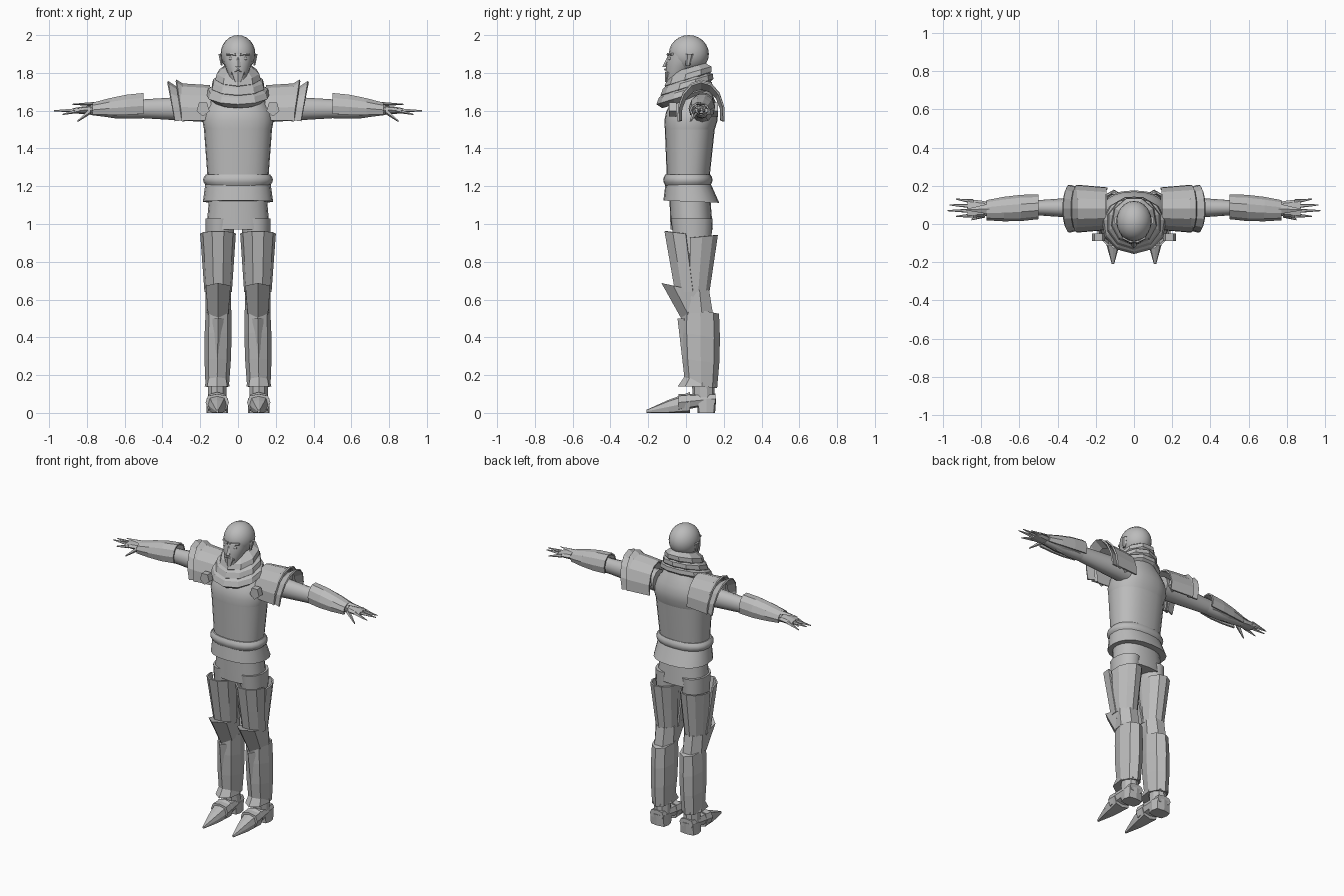
import bpy, bmesh, math
from mathutils import Vector

cube = bpy.data.objects.get("Cube")
if cube:
    bpy.data.objects.remove(cube)

grey = bpy.data.materials.new("plain grey")
grey.use_nodes = True
grey.diffuse_color = (0.5, 0.5, 0.5, 1)
grey.node_tree.nodes["Principled BSDF"].inputs["Base Color"].default_value = grey.diffuse_color


def finish(name, bm, mirror, smooth, thickness):
    bmesh.ops.recalc_face_normals(bm, faces=bm.faces)
    mesh = bpy.data.meshes.new(name)
    bm.to_mesh(mesh)
    bm.free()
    mesh.materials.append(grey)
    part = bpy.data.objects.new(name, mesh)
    bpy.context.collection.objects.link(part)
    if thickness:
        solid = part.modifiers.new("thickness", "SOLIDIFY")
        solid.thickness, solid.offset = thickness, 0
    if mirror:
        part.modifiers.new("mirror", "MIRROR").use_mirror_merge = False
    if smooth:
        bpy.ops.object.select_all(action="DESELECT")
        part.select_set(True)
        bpy.context.view_layer.objects.active = part
        bpy.ops.object.shade_smooth_by_angle(angle=math.radians(50))


def tube(name, start, end, start_size, end_size, sides=8, steps=1, bulge=0, tilt=(0, 0),
         square=1, arc=None, mirror=False, smooth=False):
    """Elliptical sleeve from start to end; an arc in degrees leaves an open plate."""
    start, end = Vector(start), Vector(end)
    span = [abs(d) for d in end - start]
    along = span.index(max(span))
    across, upward = [k for k in range(3) if k != along]
    first, last = arc or (-90, 270)
    count = sides + 1 if arc else sides
    bm = bmesh.new()
    rings = []
    for step in range(steps + 1):
        t = step / steps
        centre = start.lerp(end, t)
        size = Vector(start_size).lerp(Vector(end_size), t) * (1 + bulge * math.sin(math.pi * t))
        slope = tilt[0] + (tilt[1] - tilt[0]) * t
        ring = []
        for i in range(count):
            angle = math.radians(first + (last - first) * i / sides)
            c, s = math.cos(angle), math.sin(angle)
            rise = size.y * math.copysign(abs(s) ** square, s)
            point = centre.copy()
            point[across] += size.x * math.copysign(abs(c) ** square, c)
            point[upward] += rise
            point[along] += slope * rise
            point.z = max(point.z, 0)
            ring.append(bm.verts.new(point))
        rings.append(ring)
    for low, high in zip(rings, rings[1:]):
        for i in range(count if not arc else sides):
            j = (i + 1) % count
            bm.faces.new((low[i], low[j], high[j], high[i]))
    if not arc:
        bm.faces.new(rings[0])
        bm.faces.new(rings[-1])
    finish(name, bm, mirror, smooth, 0.01 if arc else 0)


def ball(name, centre, radii, mirror=False):
    bm = bmesh.new()
    bmesh.ops.create_uvsphere(bm, u_segments=20, v_segments=12, radius=1)
    bmesh.ops.scale(bm, vec=radii, verts=bm.verts)
    bmesh.ops.translate(bm, vec=centre, verts=bm.verts)
    finish(name, bm, mirror, True, 0)


# joints on the left side of the body
shoulder, elbow, wrist = Vector((.14, .085, 1.61)), Vector((.5, .085, 1.61)), Vector((.78, .08, 1.605))
hip, knee, ankle = Vector((.095, .03, 1.03)), Vector((.105, .045, .6)), Vector((.11, .08, .14))
waist, chest, collar = Vector((0, .01, 1.2)), Vector((0, .02, 1.5)), Vector((0, .05, 1.73))

# head and face
ball("skull", (0, .015, 1.9), (.092, .106, .1))
tube("jaw", (0, -.06, 1.765), (0, -.005, 1.9), (.04, .045), (.083, .09), sides=16, steps=4, bulge=.1, smooth=True)
tube("neck", collar, (0, .035, 1.85), (.07, .07), (.065, .065), sides=14, smooth=True)
tube("nose", (0, -.088, 1.89), (0, -.106, 1.83), (.007, .008), (.017, .02), sides=5)
tube("brow", (.01, -.093, 1.898), (.06, -.072, 1.9), (.012, .009), (.008, .007), sides=5, mirror=True)
ball("eye", (.035, -.084, 1.876), (.014, .009, .009), mirror=True)
tube("moustache", (0, -.108, 1.818), (.036, -.09, 1.798), (.01, .006), (.006, .006), sides=5, mirror=True)
tube("beard", (0, -.085, 1.805), (0, -.09, 1.752), (.042, .026), (.018, .02), sides=7)
tube("ear", (.086, .01, 1.84), (.093, .02, 1.9), (.006, .012), (.012, .022), sides=6, mirror=True)

# torso, belt, tunic hem and hips
tube("torso", waist, chest, (.158, .11), (.18, .132), sides=24, steps=4, square=.85, smooth=True)
tube("shoulders", chest, collar, (.18, .132), (.08, .07), sides=24, steps=5, bulge=.3, square=.85, smooth=True)
tube("belt", (0, .01, 1.205), (0, .01, 1.262), (.17, .12), (.17, .12), sides=20, steps=4, bulge=.09,
     square=.85, smooth=True)
tube("tunic_hem", (0, .01, 1.22), (0, .028, 1.118), (.172, .118), (.186, .148), sides=20, square=.85,
     tilt=(0, -.04), smooth=True)
tube("hips", (0, .02, 1.15), (0, .03, .97), (.152, .108), (.168, .112), sides=20, steps=3, square=.85, smooth=True)

# scarf wound in three sagging folds, each smaller and higher
for i, fold in enumerate(("outer", "middle", "inner")):
    base = Vector((0, .01 * i - .01, 1.65 + .045 * i))
    width, depth = .128 - .018 * i, .115 - .009 * i
    tube("scarf_%s_fold" % fold, base, base + Vector((0, .015, .09)), (width, depth), (width * .85, depth * .85),
         sides=11 - i, steps=3, bulge=.45, tilt=(.32, .28))

# arms and bracers
tube("upper_arm", shoulder, elbow, (.065, .072), (.04, .05), sides=12, steps=4, mirror=True, smooth=True)
tube("forearm", elbow, wrist, (.04, .05), (.03, .028), sides=12, steps=4, bulge=.2, mirror=True, smooth=True)
tube("bracer", elbow + Vector((0, .005, .01)), wrist - Vector((.01, .008, .004)), (.06, .072), (.048, .038),
     sides=7, steps=3, bulge=.16, arc=(-30, 210), mirror=True)
tube("bracer_underside", elbow.lerp(wrist, .1), wrist, (.045, .05), (.036, .026), sides=6, steps=2, bulge=.25,
     mirror=True)
tube("wrist_spike", wrist + Vector((-.06, 0, .03)), (.88, .075, 1.634), (.035, .015), (.003, .002), sides=4,
     mirror=True)

# hands with splayed fingers
tube("palm", wrist - Vector((.03, 0, 0)), (.87, .08, 1.6), (.032, .022), (.045, .014), steps=3, bulge=.15, mirror=True)
for i, reach in enumerate((.93, .975, .965, .93)):
    root = Vector((.84, .045 + .024 * i, 1.602))
    tip = Vector((reach, .04 + .03 * i, 1.6 if reach > .95 else 1.58))
    tube("finger_%d" % (i + 1), root, tip, (.013, .014), (.003, .003), sides=5, mirror=True)
tube("thumb", wrist - Vector((0, .03, .005)), (.85, .024, 1.544), (.018, .018), (.005, .005), sides=5, mirror=True)

# overlapping arched shoulder plates
arch = Vector((0, .08, 1.575))
for name, inner, outer, low, high, lean in (("plate", .14, .3, .155, .165, .05), ("ridge", .27, .3, .165, .185, .15),
                                            ("rim", .29, .34, .14, .178, .18)):
    tube("shoulder_" + name, arch + Vector((inner, 0, 0)), arch + Vector((outer, 0, 0)), (.108, low), (.122, high),
         sides=8, tilt=(lean, lean), arc=(-10, 190), mirror=True)
for side, depth in (("front", -.05), ("back", .17)):
    tube("shoulder_stud_" + side, (.185, depth, 1.61), (.185, depth - .04, 1.61), (.036, .04), (.036, .04),
         sides=5, mirror=True)

# thighs with split guards
tube("thigh", hip, knee, (.08, .11), (.062, .075), sides=14, steps=4, mirror=True, smooth=True)
tube("thigh_guard_front", (.106, -.01, .95), (.105, .03, .64), (.09, .105), (.068, .088), sides=5, steps=2,
     tilt=(-.12, 0), arc=(175, 365), mirror=True)
tube("thigh_guard_back", (.109, .05, .93), (.105, .04, .64), (.084, .115), (.064, .08), sides=6, steps=2,
     tilt=(.1, 0), arc=(-15, 180), mirror=True)

# knees and shins
tube("knee_guard", (.105, -.005, .66), (.105, .05, .54), (.076, .125), (.062, .078), sides=6,
     tilt=(-.22, .45), mirror=True)
tube("back_of_knee", knee + Vector((0, .01, .05)), knee + Vector((0, .02, -.07)), (.07, .075), (.07, .085),
     sides=7, mirror=True)
tube("shin_guard", (.103, .075, .545), ankle, (.068, .1), (.062, .085), steps=3, bulge=.1, tilt=(-.2, -.1),
     mirror=True)
tube("shin_ridge", (.105, -.01, .5), (.11, .01, .2), (.03, .035), (.02, .02), sides=4, mirror=True)
tube("ankle_guard", ankle + Vector((0, 0, .08)), ankle - Vector((0, .02, 0)), (.05, .06), (.068, .104),
     sides=7, tilt=(-.2, 0), mirror=True)

# boots with raised heels
tube("boot_ankle", ankle + Vector((0, .01, .03)), (.11, .095, .05), (.05, .06), (.052, .056), sides=10, mirror=True)
tube("boot_toe", (.11, .02, .055), (.11, -.21, .008), (.06, .055), (.006, .008), steps=2, bulge=.15, square=.7,
     mirror=True)
tube("boot_instep", (.11, .155, .075), (.11, -.04, .055), (.05, .028), (.062, .045), square=.7, mirror=True)
tube("boot_heel", (.11, .108, 0), (.11, .108, .075), (.058, .046), (.056, .052), square=.5, mirror=True)
